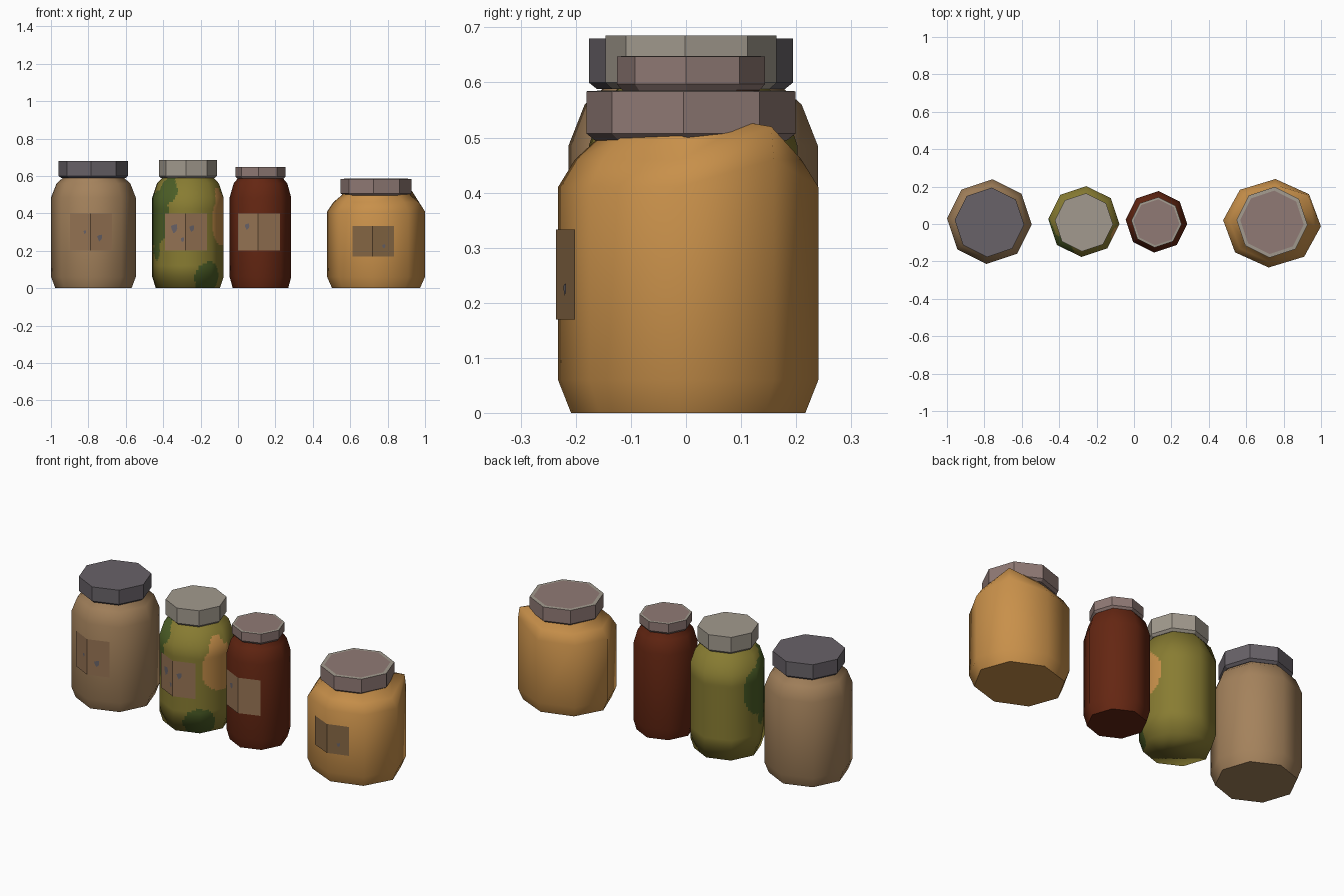
import bpy, math
from math import cos, sin, radians, degrees, atan2

if "Cube" in bpy.data.objects:
    bpy.data.objects.remove(bpy.data.objects["Cube"])

def material(name, r, g, b):
    def lin(c):
        c /= 255
        return c / 12.92 if c < 0.04 else ((c + 0.055) / 1.055) ** 2.4
    m = bpy.data.materials.new(name)
    m.diffuse_color = (lin(r), lin(g), lin(b), 1)
    m.use_nodes = True
    m.node_tree.nodes["Principled BSDF"].inputs["Base Color"].default_value = m.diffuse_color
    return m

BROWN = material("tan_brown", 164, 130, 92)
ORANGE = material("orange", 200, 144, 74)
OLIVE = material("olive", 136, 124, 50)
GREEN = material("dark_green", 76, 94, 38)
RED = material("dark_red", 100, 38, 18)
SLATE = material("slate_grey", 104, 98, 104)
STONE = material("stone_grey", 162, 154, 142)
MAUVE = material("mauve", 144, 122, 117)
LABEL = material("label_brown", 150, 116, 84)
LABEL_DARK = material("label_dark", 134, 103, 68)

TURN = -4.0          # every octagon is turned slightly

def build(name, verts, faces, mats):
    me = bpy.data.meshes.new(name)
    me.from_pydata(verts, [], faces)
    for m in mats:
        me.materials.append(m)
    me.validate()
    ob = bpy.data.objects.new(name, me)
    bpy.context.scene.collection.objects.link(ob)
    return ob

def octagon(t, rx, ry):
    """Point on a turned octagon; t counts corners, fractions lie on the flats."""
    k = math.floor(t)
    f = t - k
    a, b = (radians(45 * i + TURN) for i in (k, k + 1))
    return (rx * (cos(a) * (1 - f) + cos(b) * f), ry * (sin(a) * (1 - f) + sin(b) * f))

def loft(name, centre, rx, ry, profile, mats, sub=1):
    """Stack of octagon rings (scale, z), capped at both ends."""
    n = 8 * sub
    verts, faces = [], []
    for s, z in profile:
        for i in range(n):
            x, y = octagon(i / sub, rx * s, ry * s)
            verts.append((centre[0] + x, centre[1] + y, z))
    for j in range(len(profile) - 1):
        for i in range(n):
            k = (i + 1) % n
            faces.append((j * n + i, j * n + k, (j + 1) * n + k, (j + 1) * n + i))
    faces.append(tuple(reversed(range(n))))
    last = (len(profile) - 1) * n
    faces.append(tuple(range(last, last + n)))
    return build(name, verts, faces, mats)

def smooth(ob):
    for p in ob.data.polygons[:-2]:
        p.use_smooth = True

def refine(profile, step):
    out = []
    for (s0, z0), (s1, z1) in zip(profile, profile[1:]):
        n = max(1, round((z1 - z0) / step))
        out += [(s0 + (s1 - s0) * i / n, z0 + (z1 - z0) * i / n) for i in range(n)]
    return out + [profile[-1]]

def camouflage(ob, centre):
    """Blotches given as angle, height, half angle, half height, slot."""
    blobs = [(-165, .37, 43, .15, 1), (-132, .52, 22, .07, 1), (-50, .05, 28, .09, 1),
             (-12, .36, 35, .13, 2), (-20, .47, 14, .07, 2), (-160, .20, 16, .05, 1)]
    for p in ob.data.polygons[:-2]:
        c = p.center
        a = degrees(atan2(c.y - centre[1], c.x - centre[0]))
        for ca, cz, ha, hz, slot in blobs:
            d = (a - ca + 180) % 360 - 180
            if (d / ha) ** 2 + ((c.z - cz) / hz) ** 2 < 1:
                p.material_index = slot
    # rounded shading that ignores the fine cutting
    normals = []
    for v in ob.data.vertices:
        a = atan2(v.co.y - centre[1], v.co.x - centre[0])
        nz = max(-1, (v.co.z - .12) / .12) if v.co.z < .12 else max(0, (v.co.z - .42) / .16)
        l = math.hypot(1, nz)
        normals.append((cos(a) / l, sin(a) / l, nz / l))
    ob.data.normals_split_custom_set_from_vertices(normals)

def on_front(centre, rx, ry, u, off):
    """Point at sideways distance u from the front corner, just off the glass."""
    x, y = octagon(6 + u / (0.73 * rx), rx + off, ry + off)
    return centre[0] + x, centre[1] + y

TALL = [(.9, 0), (1, .06), (1, .485), (.87, .56), (.72, .59), (.72, .61)]
SHORT = [(.9, 0), (1, .06), (1, .41), (.87, .46), (.7, .497), (.7, .515)]

# name, centre, rx, ry, profile, body colours, lid (radius, z0, z1, rim), lid colours, label, label z, stains
JARS = [
    ("brown_jar", (-.773, .013), .227, .227, TALL, [BROWN], (.186, .60, .68, 0),
     [SLATE, SLATE], LABEL, (.2, .4), [(.05, .27, .02), (-.03, .3, .012)]),
    ("camouflage_jar", (-.268, .013), .191, .19, TALL, [OLIVE, GREEN, ORANGE], (.156, .60, .685, 0),
     [STONE, STONE], LABEL, (.2, .4), [(-.06, .32, .028), (-.015, .26, .015), (.035, .32, .02)]),
    ("red_jar", (.12, .012), .165, .165, TALL, [RED], (.135, .597, .647, .012),
     [MAUVE, STONE], LABEL, (.2, .4), [(-.06, .33, .02)]),
    ("orange_jar", (.738, .004), .262, .237, SHORT, [ORANGE], (.19, .507, .584, .02),
     [MAUVE, STONE], LABEL_DARK, (.17, .333), [(.06, .225, .013)]),
]

for name, c, rx, ry, prof, mats, (lr, z0, z1, rim), lid_mats, lab, (la, lb), stains in JARS:
    # glass body
    if len(mats) > 1:
        body = loft(name + "_body", c, rx, ry, refine(prof, .012), mats, 12)
        smooth(body)
        camouflage(body, c)
    else:
        body = loft(name + "_body", c, rx, ry, prof, mats)
        smooth(body)
    if prof is SHORT:        # dented shoulder: one corner is pushed up
        for ring, s, z in ((2, 1, .46), (3, .97, .52), (4, .7, .527)):
            v = body.data.vertices[ring * 8 + 1]
            x, y = octagon(1, rx * s, ry * s)
            v.co = (c[0] + x, c[1] + y, z)
    # lid with a bevelled underside and, on two jars, a pale rim
    lid_prof = [(.92, z0 - .012), (1, z0), (1, z1)]
    if rim:
        lid_prof.append((1 - rim / lr, z1 + .001))
    lid = loft(name + "_lid", (c[0], .009), lr, lr, lid_prof, lid_mats)
    if rim:
        for p in lid.data.polygons[16:24]:
            p.material_index = 1
    # folded paper label
    cols = [on_front(c, rx, ry, u, .004) for u in (-.113, 0, .113)]
    build(name + "_label", [(x, y, z) for z in (la, lb) for x, y in cols],
          [(0, 1, 4, 3), (1, 2, 5, 4)], [lab])
    # worn spots on the label
    for i, (u, z, r) in enumerate(stains):
        pts = []
        for k in range(7):
            a = math.tau * k / 7
            q = r * (1 if k % 2 else .7)
            x, y = on_front(c, rx, ry, u + q * cos(a) * .8, .006)
            pts.append((x, y, z + q * sin(a)))
        build(f"{name}_stain_{i}", pts, [tuple(range(7))], [SLATE])
